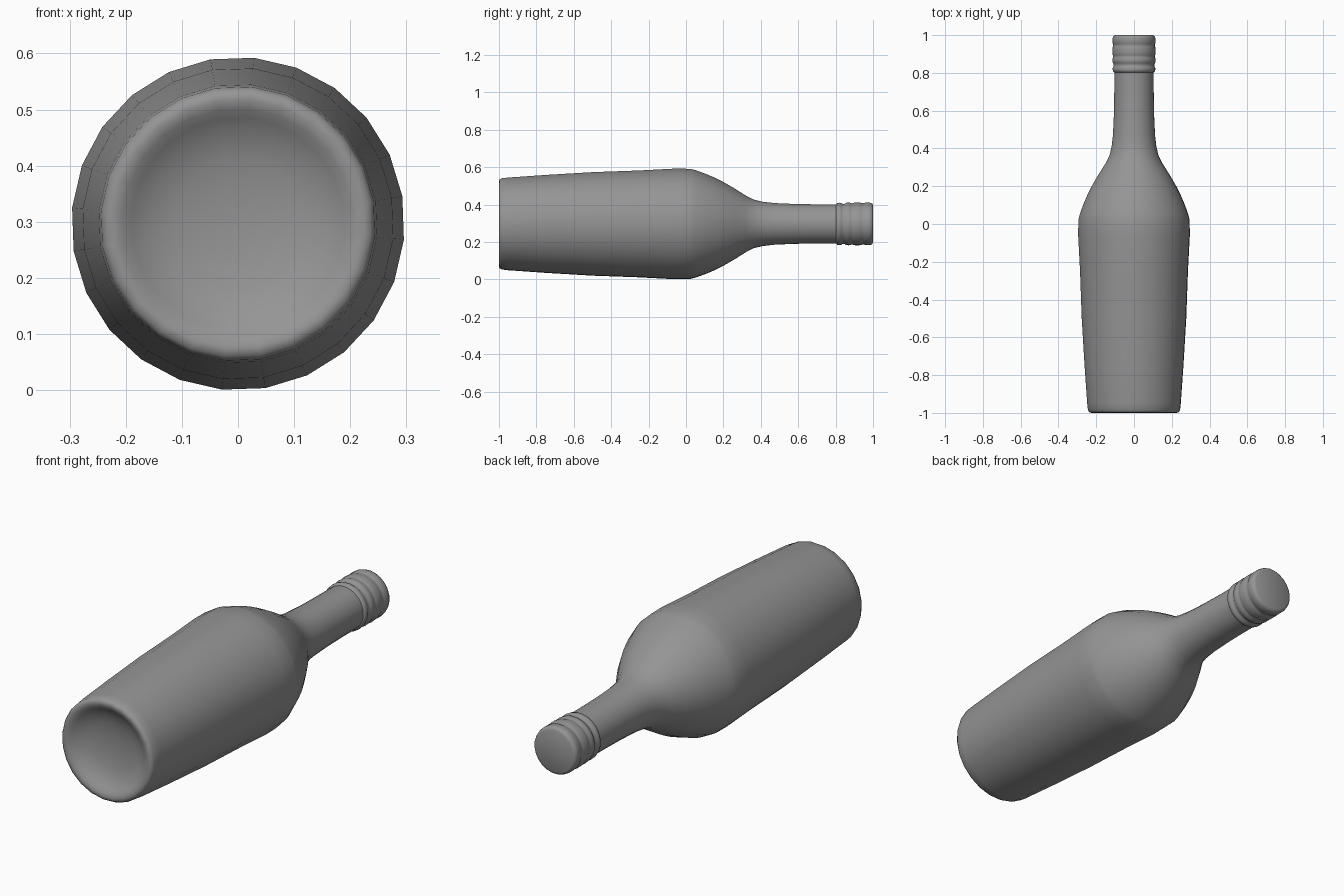
import bpy, bmesh, math

if "Cube" in bpy.data.objects:
    bpy.data.objects.remove(bpy.data.objects["Cube"])

SIDES = 24
AXIS_Z = 0.2965
OFFSET = math.radians(9.5)

dark_grey = bpy.data.materials.new("dark_grey")
dark_grey.diffuse_color = (0.3, 0.3, 0.3, 1)
dark_grey.use_nodes = True
dark_grey.node_tree.nodes["Principled BSDF"].inputs["Base Color"].default_value = dark_grey.diffuse_color


def lathe(name, profile):
    """Revolve (y, radius) points around the lengthwise axis; radius 0 closes an end."""
    bm = bmesh.new()
    rings = []
    for y, r in profile:
        if r == 0:
            rings.append([bm.verts.new((0, y, AXIS_Z))] * SIDES)
            continue
        ring = []
        for i in range(SIDES):
            a = OFFSET + i * 2 * math.pi / SIDES
            ring.append(bm.verts.new((r * math.cos(a), y, AXIS_Z + r * math.sin(a))))
        rings.append(ring)
    for low, high in zip(rings, rings[1:]):
        for i in range(SIDES):
            j = (i + 1) % SIDES
            corners = dict.fromkeys((low[i], low[j], high[j], high[i]))
            bm.faces.new(list(corners))
    bmesh.ops.recalc_face_normals(bm, faces=bm.faces)
    mesh = bpy.data.meshes.new(name)
    bm.to_mesh(mesh)
    bm.free()
    mesh.materials.append(dark_grey)
    obj = bpy.data.objects.new(name, mesh)
    bpy.context.collection.objects.link(obj)
    bpy.ops.object.select_all(action='DESELECT')
    obj.select_set(True)
    bpy.context.view_layer.objects.active = obj
    bpy.ops.object.shade_smooth_by_angle(angle=math.radians(60))
    return obj


# Glass body: hollowed base, tapered sides, shoulder and neck
lathe("bottle_body", [
    (-0.938, 0), (-0.941, 0.06), (-0.949, 0.115), (-0.963, 0.16), (-0.982, 0.19),
    (-0.994, 0.206), (-1.0, 0.222), (-0.998, 0.237), (-0.985, 0.245), (-0.95, 0.249),
    (-0.75, 0.263), (-0.5, 0.278), (-0.25, 0.287), (-0.06, 0.297), (0.02, 0.296),
    (0.05, 0.289), (0.1, 0.271), (0.15, 0.25), (0.2, 0.225), (0.26, 0.19),
    (0.32, 0.152), (0.36, 0.131), (0.41, 0.119), (0.47, 0.112), (0.58, 0.107),
    (0.7, 0.105), (0.82, 0.105), (0.82, 0),
])

# Screw cap: tamper ring, grooves, threaded band and rounded top
lathe("screw_cap", [
    (0.803, 0), (0.803, 0.105), (0.808, 0.112), (0.82, 0.114), (0.83, 0.112), (0.836, 0.108),
    (0.848, 0.108), (0.854, 0.113), (0.868, 0.115), (0.88, 0.113), (0.887, 0.110),
    (0.894, 0.113), (0.905, 0.115), (0.925, 0.115), (0.937, 0.113), (0.943, 0.111),
    (0.952, 0.111), (0.957, 0.114), (0.983, 0.114), (0.995, 0.11), (1.0, 0.1), (1.0, 0),
])
